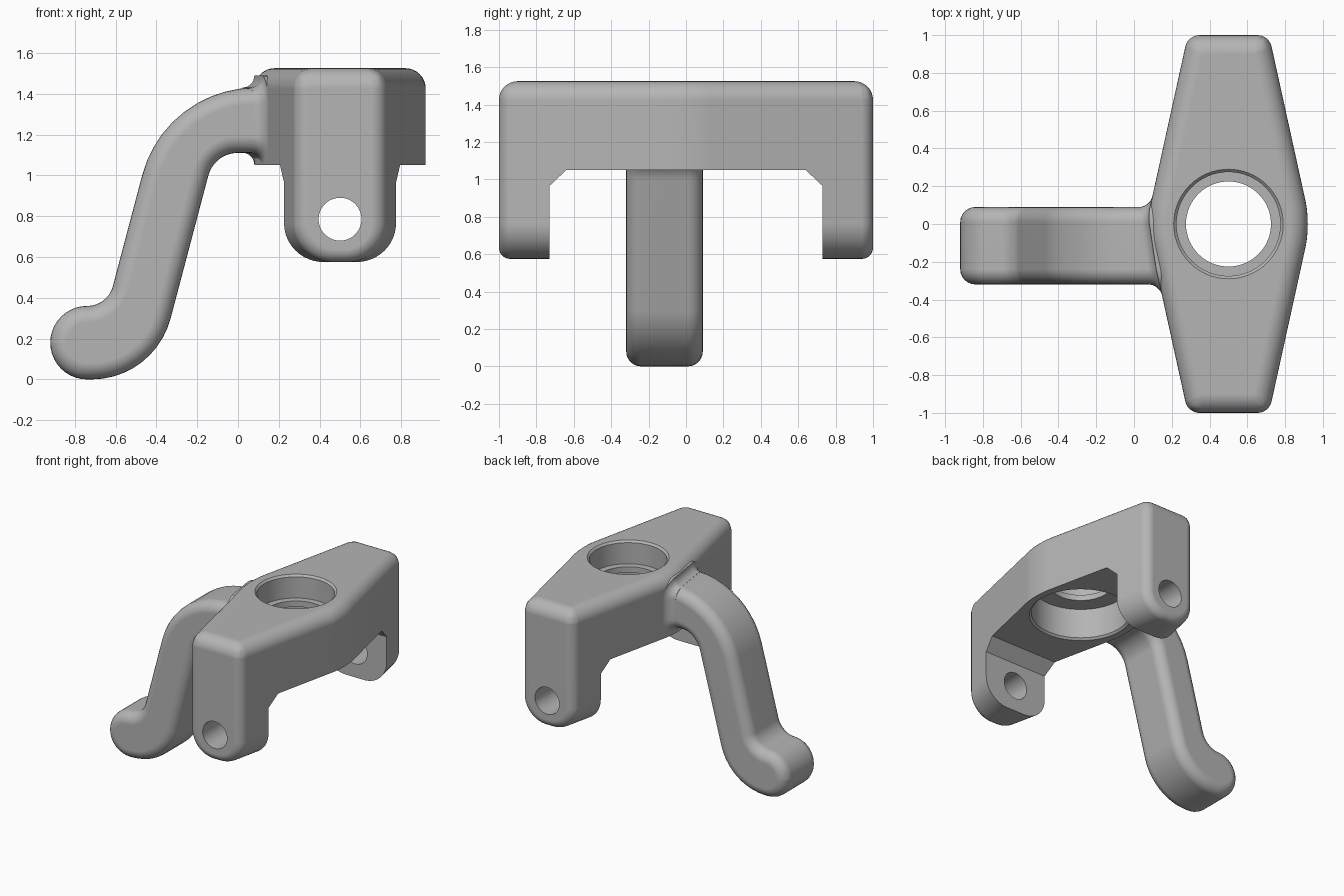
import bpy, bmesh, math
from mathutils import Vector, Matrix

if "Cube" in bpy.data.objects:
    bpy.data.objects.remove(bpy.data.objects["Cube"], do_unlink=True)

grey = bpy.data.materials.new("cast_grey")
grey.use_nodes = True
grey.diffuse_color = (0.46, 0.46, 0.46, 1)
grey.node_tree.nodes["Principled BSDF"].inputs["Base Color"].default_value = (0.46, 0.46, 0.46, 1)


def finish(name, bm):
    bmesh.ops.recalc_face_normals(bm, faces=bm.faces)
    me = bpy.data.meshes.new(name)
    bm.to_mesh(me)
    bm.free()
    me.materials.append(grey)
    ob = bpy.data.objects.new(name, me)
    bpy.context.collection.objects.link(ob)
    return ob


def apply(ob, kind, **settings):
    mod = ob.modifiers.new(kind.lower(), kind)
    for key, value in settings.items():
        setattr(mod, key, value)
    bpy.context.view_layer.objects.active = ob
    bpy.ops.object.modifier_apply(modifier=mod.name)


def combine(ob, other, operation):
    apply(ob, 'BOOLEAN', object=other, operation=operation, solver='EXACT')
    bpy.data.objects.remove(other, do_unlink=True)


def prism(points, move):
    """Extrude a closed outline by a vector."""
    bm = bmesh.new()
    face = bm.faces.new([bm.verts.new(p) for p in points])
    new = bmesh.ops.extrude_face_region(bm, geom=[face])["geom"]
    bmesh.ops.translate(bm, vec=move, verts=[v for v in new if isinstance(v, bmesh.types.BMVert)])
    return bm


def loft(name, rings):
    bm = bmesh.new()
    rows = [[bm.verts.new(p) for p in ring] for ring in rings]
    n = len(rows[0])
    for a, b in zip(rows, rows[1:]):
        for i in range(n):
            bm.faces.new((a[i], a[(i + 1) % n], b[(i + 1) % n], b[i]))
    bm.faces.new(rows[0])
    bm.faces.new(rows[-1])
    return finish(name, bm)


def turned(name, profile, matrix, n=64):
    """Solid of revolution from (radius, height) pairs."""
    angles = [2 * math.pi * i / n for i in range(n)]
    return loft(name, [[matrix @ Vector((r * math.cos(a), r * math.sin(a), h)) for a in angles]
                       for r, h in profile])


def rounded(corners, steps=10):
    """Outline with each (x, y, radius) corner replaced by an arc."""
    out = []
    for i, (x, y, r) in enumerate(corners):
        p = Vector((x, y))
        u = (Vector(corners[i - 1][:2]) - p).normalized()
        w = (Vector(corners[(i + 1) % len(corners)][:2]) - p).normalized()
        if r == 0:
            out.append(p)
            continue
        half = u.angle(w) / 2
        centre = p + (u + w).normalized() * r / math.sin(half)
        start = p + u * r / math.tan(half) - centre
        end = p + w * r / math.tan(half) - centre
        turn = start.angle_signed(end)
        for k in range(steps + 1):
            out.append(centre + Matrix.Rotation(-turn * k / steps, 2) @ start)
    return out


CX, TOP, BOTTOM, UNDER = 0.5, 1.525, 0.575, 1.05
APEX, END = 0.435, 0.215

# Yoke body: tapered block
plan = [(CX - END, -1), (CX + END, -1), (CX + APEX, 0), (CX + END, 1), (CX - END, 1), (CX - APEX, 0)]
bm = prism([(x, y, BOTTOM) for x, y in plan], (0, 0, TOP - BOTTOM))


def all_verts(edge, test):
    return all(test(v.co) for v in edge.verts)


# Rounded leg bottoms, then soft middle ridges
long_edges = [e for e in bm.edges if all_verts(e, lambda c: c.z < BOTTOM + 0.01)
              and abs(e.verts[0].co.y - e.verts[1].co.y) > 0.5]
bmesh.ops.bevel(bm, geom=long_edges, offset=0.19, offset_type='OFFSET', segments=12,
                profile=0.5, affect='EDGES')
ridges = [e for e in bm.edges if all_verts(e, lambda c: abs(c.y) < 0.01)
          and abs(e.verts[0].co.z - e.verts[1].co.z) > 0.5]
bmesh.ops.bevel(bm, geom=ridges, offset=0.12, offset_type='OFFSET', segments=6,
                profile=0.5, affect='EDGES')

# Wider rounding on the top rim, tighter rounding round the end faces
weight = bm.edges.layers.float.new("bevel_weight_edge")
for e in bm.edges:
    if e.calc_face_angle(0) > 0.6:
        if all_verts(e, lambda c: c.z > TOP - 0.01):
            e[weight] = 1.0
        elif all_verts(e, lambda c: abs(c.y) > 0.999):
            e[weight] = 0.6
    elif all_verts(e, lambda c: abs(c.y) > 0.999):
        e[weight] = 0.6
knuckle = finish("steering_knuckle", bm)
apply(knuckle, 'BEVEL', width=0.1, segments=8, limit_method='WEIGHT', use_clamp_overlap=False)

# Slot between the two legs
half_slot = [(0.73, 0.3), (0.73, 0.965), (0.64, UNDER)]
slot = half_slot + [(-y, z) for y, z in reversed(half_slot)]
combine(knuckle, finish("slot_cutter", prism([(-0.5, y, z) for y, z in slot], (2, 0, 0))), 'DIFFERENCE')

# Curved arm
ARM_Y, HALF_W = -0.115, 0.205
outline = rounded([(-0.92, 0, 0.18), (-0.409, 0, 0.4), (-0.116, 1.11, 0.15), (0.26, 1.11, 0),
                   (0.26, 1.43, 0), (-0.356, 1.43, 0.575), (-0.639, 0.36, 0.13), (-0.92, 0.36, 0.18)])
arm = finish("arm", prism([(p.x, ARM_Y - HALF_W, p.y) for p in outline], (0, 2 * HALF_W, 0)))
apply(arm, 'BEVEL', width=0.08, segments=6, limit_method='ANGLE',
      angle_limit=math.radians(50), use_clamp_overlap=False)

# Flared collar where the arm meets the yoke
FLARE = 0.058
steps = [(FLARE * (1 - math.sin(t)), FLARE * (1 - math.cos(t)))
         for t in (math.pi / 2 * k / 8 for k in range(9))]
rings = []
for gap, grow in steps + [(-0.05, FLARE)]:
    w, h = HALF_W + grow, 0.16 + grow
    section = rounded([(-w, -h, 0.08 + grow), (w, -h, 0.08 + grow),
                       (w, h, 0.08 + grow), (-w, h, 0.08 + grow)], 6)
    rings.append([(max(0.08, CX - APEX + 0.22 * abs(p.x + ARM_Y)) - gap, p.x + ARM_Y, p.y + 1.27)
                  for p in section])
collar = loft("collar", rings)
combine(arm, collar, 'UNION')
combine(knuckle, arm, 'UNION')

# Stepped main bore with a thin inner lip
bore = [(0.37, 0.9), (0.37, UNDER), (0.355, UNDER + 0.015), (0.355, 1.30), (0.225, 1.30),
        (0.225, 1.345), (0.275, 1.345), (0.275, TOP - 0.015), (0.29, TOP), (0.29, 1.7)]
combine(knuckle, turned("bore_cutter", bore, Matrix.Translation((CX, 0, 0))), 'DIFFERENCE')

# Pin holes through the legs
lay_down = Matrix.Rotation(math.pi / 2, 4, 'X')
pin = turned("pin_cutter", [(0.105, -1.2), (0.105, 1.2)],
             Matrix.Translation((CX, 0, 0.785)) @ lay_down, 48)
combine(knuckle, pin, 'DIFFERENCE')

# Chamfered hole in the arm end
half_hole = [(0.08, 0.4), (0.08, HALF_W), (0.063, HALF_W - 0.02)]
hole = [(r, -h) for r, h in half_hole] + half_hole[::-1]
combine(knuckle, turned("arm_hole_cutter", hole,
                        Matrix.Translation((-0.742, ARM_Y, 0.18)) @ lay_down, 40), 'DIFFERENCE')

# Smooth shading with crisp edges
for o in bpy.context.selected_objects:
    o.select_set(False)
knuckle.select_set(True)
bpy.context.view_layer.objects.active = knuckle
bpy.ops.object.shade_smooth_by_angle(angle=math.radians(30))
normals = knuckle.modifiers.new("weighted_normals", 'WEIGHTED_NORMAL')
normals.keep_sharp = True
